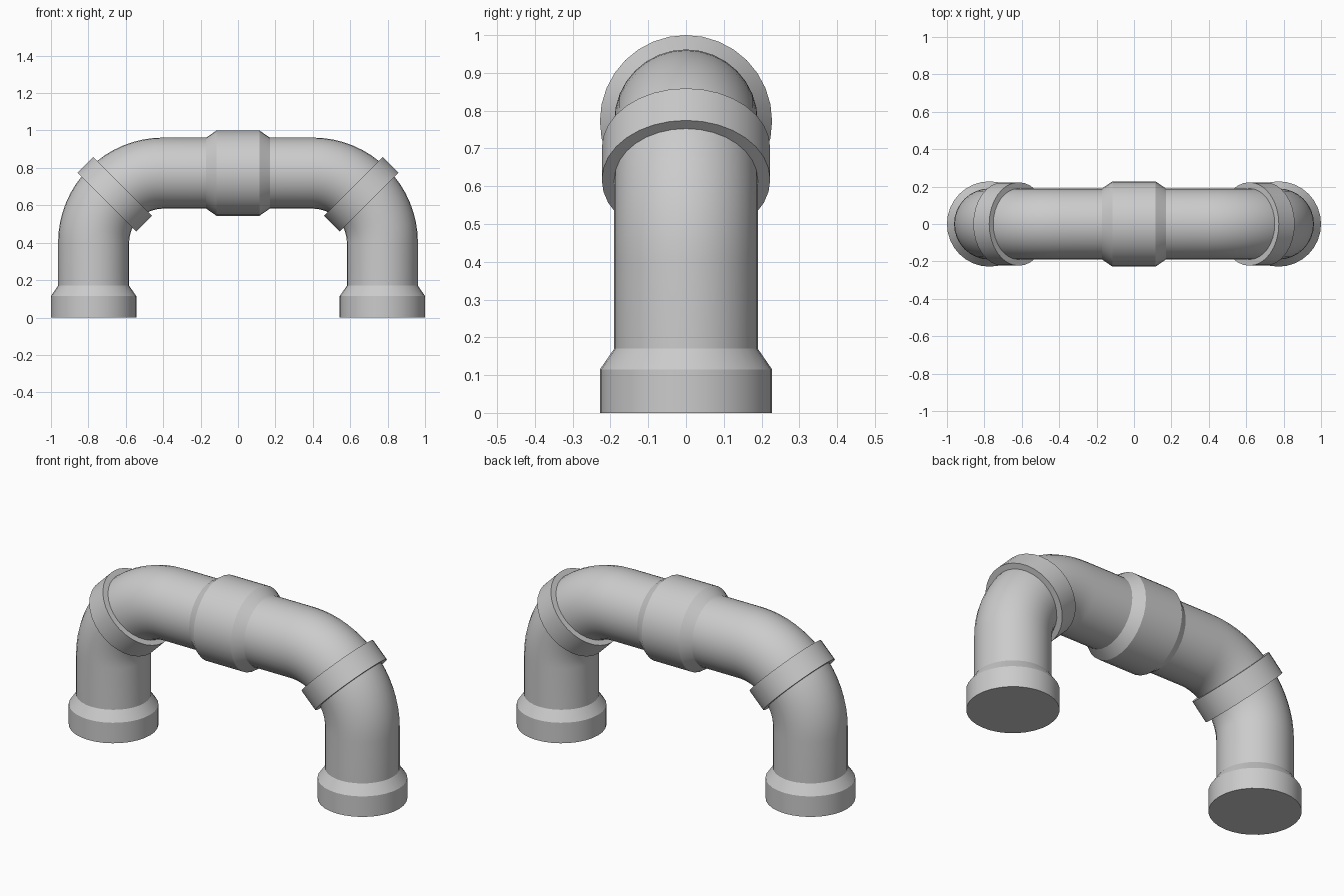
import bpy, bmesh, math
from mathutils import Vector

if "Cube" in bpy.data.objects:
    bpy.data.objects.remove(bpy.data.objects["Cube"])

SIDES = 32
PIPE_R, WIDE_R, RING_R = 0.19, 0.228, 0.223
AXIS = 0.772            # x of the legs and z of the horizontal run
BEND = 0.40             # bend centre (x and z)


def sweep(name, stations, caps=(False, False), mirror=False):
    """Skin rings along a path in the xz plane; station = (x, z, angle, radius)."""
    bm = bmesh.new()
    rings = []
    for x, z, ang, r in stations:
        side = Vector((math.cos(ang), 0, math.sin(ang)))
        ring = []
        for i in range(SIDES):
            t = 2 * math.pi * i / SIDES
            p = Vector((x, 0, z)) + side * (r * math.cos(t))
            p.y = r * math.sin(t)
            ring.append(bm.verts.new(p))
        rings.append(ring)
    for a, b in zip(rings, rings[1:]):
        for i in range(SIDES):
            j = (i + 1) % SIDES
            bm.faces.new((a[i], a[j], b[j], b[i]))
    if caps[0]:
        bm.faces.new(rings[0])
    if caps[1]:
        bm.faces.new(rings[-1])
    # make all faces point away from the path
    bmesh.ops.recalc_face_normals(bm, faces=bm.faces)
    f = bm.faces[SIDES * (len(rings) // 2 - 1)]
    mid = sum((Vector((s[0], 0, s[1])) for s in
               stations[len(rings) // 2 - 1:len(rings) // 2 + 1]), Vector()) / 2
    if f.normal.dot(f.calc_center_median() - mid) < 0:
        bmesh.ops.reverse_faces(bm, faces=bm.faces)
    mesh = bpy.data.meshes.new(name)
    bm.to_mesh(mesh)
    bm.free()
    ob = bpy.data.objects.new(name, mesh)
    bpy.context.collection.objects.link(ob)
    bpy.ops.object.select_all(action='DESELECT')
    ob.select_set(True)
    bpy.context.view_layer.objects.active = ob
    bpy.ops.object.shade_smooth_by_angle(angle=math.radians(30))
    if mirror:
        ob.modifiers.new("mirror", 'MIRROR').use_axis = (True, False, False)
    return ob


# bent pipe: up the leg, round the elbow, along the top
path = [(AXIS, 0.17, 0, PIPE_R)]
R = AXIS - BEND
STEPS = 16
for k in range(STEPS + 1):
    a = math.pi / 2 * k / STEPS
    path.append((BEND + R * math.cos(a), BEND + R * math.sin(a), a, PIPE_R))
path.append((0.17, AXIS, math.pi / 2, PIPE_R))
sweep("bent_pipe", path, mirror=True)

# flared foot sockets, closed underneath
sweep("foot_socket", [(AXIS, 0, 0, WIDE_R), (AXIS, 0.115, 0, WIDE_R),
                      (AXIS, 0.17, 0, PIPE_R)], caps=(True, False), mirror=True)

# flat collars at the middle of each elbow
c = BEND + R * math.sqrt(0.5) - 0.004
d = 0.06 * math.sqrt(0.5)
q = math.pi / 4
sweep("elbow_collar", [(c + d, c - d, q, 0.175), (c + d, c - d, q, RING_R),
                       (c - d, c + d, q, RING_R), (c - d, c + d, q, 0.175)], mirror=True)

# central coupling with tapered ends
sweep("centre_coupling", [(x, AXIS, math.pi / 2, r) for x, r in
                          ((0.17, PIPE_R), (0.115, WIDE_R), (-0.115, WIDE_R), (-0.17, PIPE_R))])
